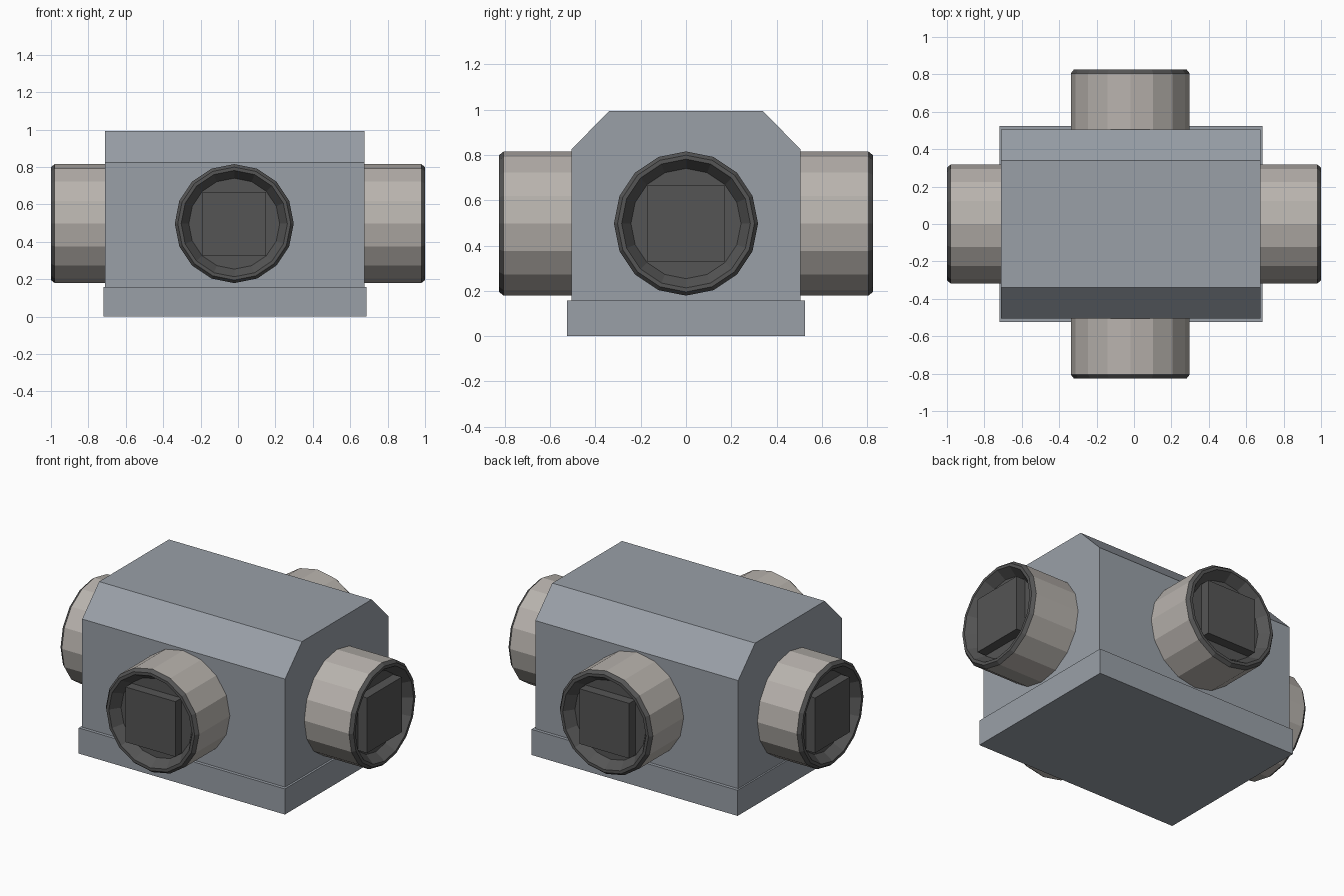
import bpy, bmesh
from math import pi, cos, sin
from mathutils import Matrix, Vector

if "Cube" in bpy.data.objects:
    bpy.data.objects.remove(bpy.data.objects["Cube"])

CX, CZ, SIDES = -0.02, 0.497, 16


def material(name, rgb):
    m = bpy.data.materials.new(name)
    m.diffuse_color = (*rgb, 1)
    m.use_nodes = True
    m.node_tree.nodes["Principled BSDF"].inputs["Base Color"].default_value = m.diffuse_color
    return m


steel = material("blue_grey", (0.32, 0.35, 0.39))
pipe_mat = material("warm_grey", (0.48, 0.45, 0.42))
dark = material("dark_grey", (0.09, 0.09, 0.09))


def finish(bm, name, mats):
    bmesh.ops.recalc_face_normals(bm, faces=bm.faces)
    me = bpy.data.meshes.new(name)
    bm.to_mesh(me)
    bm.free()
    for m in mats:
        me.materials.append(m)
    ob = bpy.data.objects.new(name, me)
    bpy.context.collection.objects.link(ob)
    return ob


def extrude_x(name, profile, x0, x1, mat):
    """Extrude a (y, z) outline along x."""
    bm = bmesh.new()
    face = bm.faces.new([bm.verts.new((x0, y, z)) for y, z in profile])
    ext = bmesh.ops.extrude_face_region(bm, geom=[face], use_keep_orig=True)
    verts = [v for v in ext["geom"] if isinstance(v, bmesh.types.BMVert)]
    bmesh.ops.translate(bm, verts=verts, vec=(x1 - x0, 0, 0))
    return finish(bm, name, [mat])


def port(name, start, end, angle):
    """Short pipe with bevelled dark rim and tapered bore, and a square plug."""
    # local axis is +x, turned about the vertical through the hub centre
    place = Matrix.Translation((CX, 0, CZ)) @ Matrix.Rotation(angle, 4, 'Z')
    floor = end - 0.06
    profile = [(0.318, start), (0.318, end - 0.02), (0.302, end),
               (0.284, end), (0.243, floor)]
    bm = bmesh.new()
    rings = []
    for r, x in profile:
        rings.append([bm.verts.new(place @ Vector((x, r * cos(2 * pi * i / SIDES),
                                                   r * sin(2 * pi * i / SIDES))))
                      for i in range(SIDES)])
    for k, (a, b) in enumerate(zip(rings, rings[1:])):
        for i in range(SIDES):
            j = (i + 1) % SIDES
            bm.faces.new((a[i], a[j], b[j], b[i])).material_index = min(k, 1)
    bm.faces.new(rings[-1]).material_index = 1
    bm.faces.new(rings[0][::-1])
    finish(bm, name + "_pipe", [pipe_mat, dark])

    bm = bmesh.new()
    size = Matrix.Diagonal((0.07, 0.34, 0.34, 1))
    bmesh.ops.create_cube(bm, size=1, matrix=place @ Matrix.Translation(
        (end - 0.035, 0, 0)) @ size)
    finish(bm, name + "_plug", [dark])


# base plinth
extrude_x("base", [(-0.525, 0), (0.525, 0), (0.525, 0.158), (-0.525, 0.158)],
          -0.72, 0.688, steel)

# main housing with chamfered top edges
half = [(0.505, 0.15), (0.505, 0.825), (0.34, 0.993)]
extrude_x("housing", half + [(-y, z) for y, z in reversed(half)],
          -0.71, 0.675, steel)

# four pipe ports
for name, start, end, angle in (("right", 0.62, 1 - CX, 0),
                                ("back", 0.45, 0.825, pi / 2),
                                ("left", 0.62, 1 + CX, pi),
                                ("front", 0.45, 0.825, -pi / 2)):
    port(name, start, end, angle)
